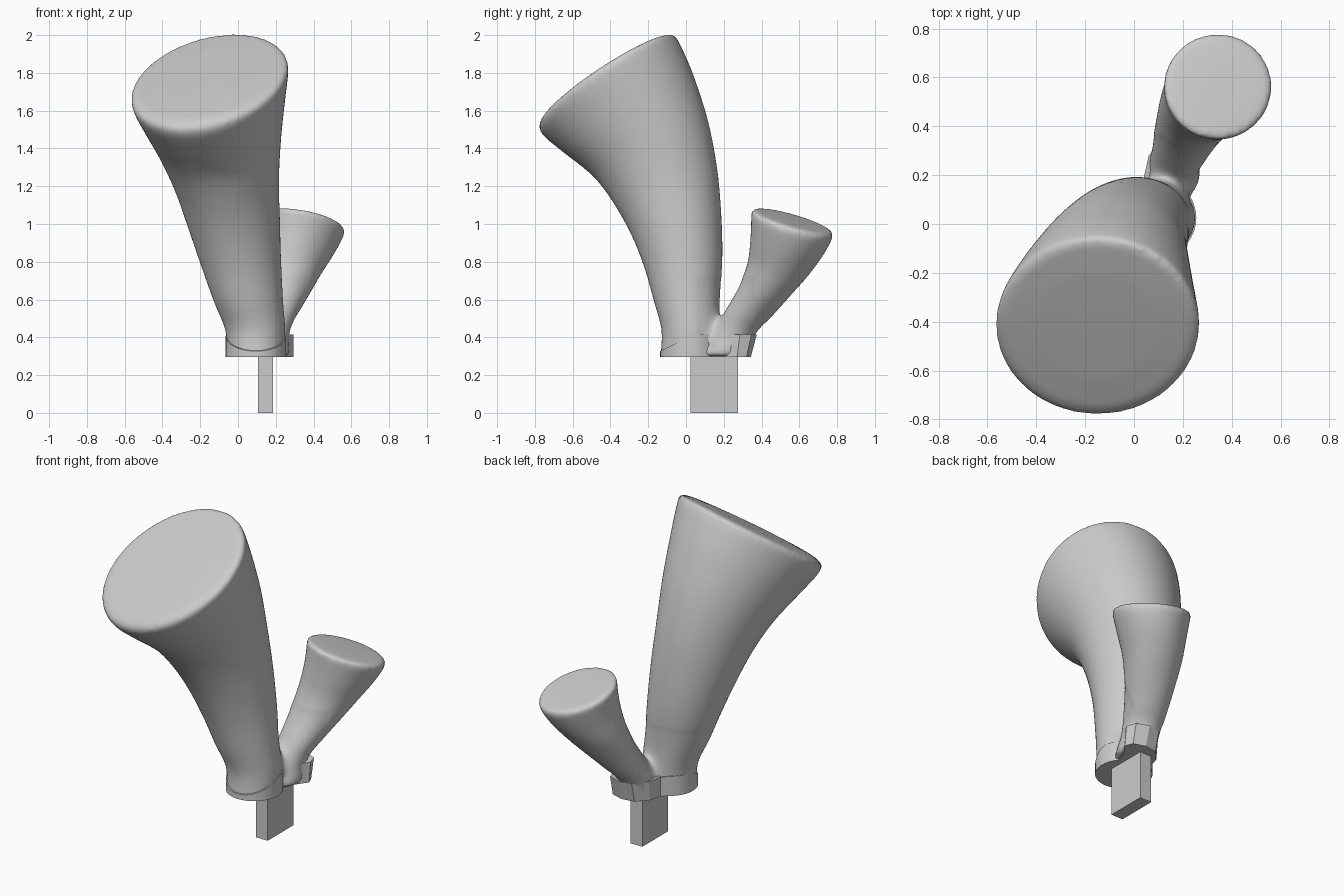
import bpy
import bmesh
import math

cube = bpy.data.objects.get("Cube")
if cube:
    bpy.data.objects.remove(cube, do_unlink=True)

grey = bpy.data.materials.new("plain grey")
grey.use_nodes = True
colour = (0.6, 0.6, 0.6, 1)
grey.diffuse_color = colour
grey.node_tree.nodes["Principled BSDF"].inputs["Base Color"].default_value = colour


def make(name, verts, faces):
    mesh = bpy.data.meshes.new(name)
    mesh.from_pydata(verts, [], faces)
    mesh.materials.append(grey)
    obj = bpy.data.objects.new(name, mesh)
    bpy.context.collection.objects.link(obj)
    return obj


def activate(obj):
    bpy.ops.object.select_all(action="DESELECT")
    obj.select_set(True)
    bpy.context.view_layer.objects.active = obj


def spline(a, b, c, d, t):
    """Catmull-Rom blend of four equal-length tuples."""
    return [q + 0.5 * t * (r - p + t * (2 * p - 5 * q + 4 * r - s + t * (3 * (q - r) + s - p)))
            for p, q, r, s in zip(a, b, c, d)]


def refine(rings, steps):
    out = []
    for i in range(len(rings) - 1):
        quad = [rings[min(max(i + k, 0), len(rings) - 1)] for k in (-1, 0, 1, 2)]
        out += [spline(*quad, k / steps) for k in range(steps)]
    return out + [list(rings[-1])]


def dome(rings, lift):
    """Close a trunk with a softly rounded, slightly domed end."""
    z, tilt, x0, x1, y0, y1 = rings[-1]
    cx, cy = (x0 + x1) / 2, (y0 + y1) / 2
    for scale, up in ((0.99, 0.3), (0.96, 0.55), (0.9, 0.75), (0.6, 0.95), (0.2, 1)):
        rx, ry = (x1 - x0) / 2 * scale, (y1 - y0) / 2 * scale
        rings.append((z + lift * up, tilt, cx - rx, cx + rx, cy - ry, cy + ry))
    return rings


def stack(loops):
    """Skin equal loops of points into a closed tube."""
    n = len(loops[0])
    verts = [p for loop in loops for p in loop]
    faces = [(i * n + k, i * n + (k + 1) % n, (i + 1) * n + (k + 1) % n, (i + 1) * n + k)
             for i in range(len(loops) - 1) for k in range(n)]
    faces.append(tuple(reversed(range(n))))
    faces.append(tuple(range(len(verts) - n, len(verts))))
    return verts, faces


def trunk(rings, slope, sides):
    """Rings hold height, tilt, x min, x max, y min, y max."""
    loops = []
    for z, tilt, x0, x1, y0, y1 in rings:
        loop = []
        for k in range(sides):
            a = math.tau * k / sides
            dx = (x1 - x0) / 2 * math.cos(a)
            dy = (y1 - y0) / 2 * math.sin(a)
            loop.append(((x0 + x1) / 2 + dx, (y0 + y1) / 2 + dy,
                         z + tilt * (slope[0] * dx + slope[1] * dy)))
        loops.append(loop)
    return stack(loops)


# Large trunk, flaring and leaning forward
large = [
    (0.30, 0.00, -0.055, 0.245, -0.135, 0.18),
    (0.44, 0.00, -0.068, 0.25, -0.130, 0.18),
    (0.60, 0.15, -0.13, 0.238, -0.168, 0.182),
    (0.80, 0.30, -0.198, 0.228, -0.218, 0.193),
    (1.00, 0.45, -0.263, 0.222, -0.285, 0.186),
    (1.20, 0.60, -0.328, 0.217, -0.375, 0.164),
    (1.40, 0.78, -0.408, 0.228, -0.488, 0.116),
    (1.58, 0.92, -0.495, 0.248, -0.645, 0.042),
    (1.70, 1.00, -0.552, 0.264, -0.752, -0.022),
    (1.745, 1.00, -0.566, 0.267, -0.78, -0.048),
]
# Small trunk, leaning back to the left
small = [
    (0.30, 0.0, 0.06, 0.27, 0.08, 0.325),
    (0.42, 0.0, 0.06, 0.275, 0.14, 0.37),
    (0.52, 0.2, 0.075, 0.315, 0.195, 0.457),
    (0.64, 0.5, 0.09, 0.378, 0.273, 0.553),
    (0.76, 0.7, 0.105, 0.443, 0.325, 0.648),
    (0.88, 0.9, 0.12, 0.512, 0.341, 0.724),
    (0.97, 1.0, 0.123, 0.556, 0.345, 0.768),
    (1.005, 1.0, 0.122, 0.564, 0.346, 0.779),
]
verts, faces = trunk(dome(refine(large, 4), 0.045), (0.2, 0.63), 64)
verts2, faces2 = trunk(dome(refine(small, 4), 0.02), (-0.17, -0.28), 48)
faces += [tuple(i + len(verts) for i in face) for face in faces2]
trunks = make("forked_trunk", verts + verts2, faces)

# Fuse the two trunks, then melt the crotch between them into a fillet
activate(trunks)
remesh = trunks.modifiers.new("fuse", "REMESH")
remesh.mode = "VOXEL"
remesh.voxel_size = 0.013
bpy.ops.object.modifier_apply(modifier=remesh.name)
bm = bmesh.new()
bm.from_mesh(trunks.data)
crotch = [v for v in bm.verts if 0.36 < v.co.z < 0.72 and 0.06 < v.co.y < 0.36]
for group, repeats in ((bm.verts[:], 4), (crotch, 30)):
    for _ in range(repeats):
        bmesh.ops.smooth_vert(bm, verts=group, factor=0.5,
                              use_axis_x=True, use_axis_y=True, use_axis_z=True)
bm.to_mesh(trunks.data)
bm.free()
bpy.ops.object.shade_smooth_by_angle(angle=math.radians(50))

# Waisted collar around both feet: round front lobe, faceted back lobe
outline = [(0.245, 0.2), (0.295, 0.27), (0.275, 0.32), (0.2, 0.343),
           (0.12, 0.33), (0.06, 0.265), (0.04, 0.19), (0.0, 0.155)]
for step in range(27):
    a = math.radians(140 + 10 * step)
    outline.append((0.095 + 0.16 * math.cos(a), 0.025 + 0.162 * math.sin(a)))
bottom = [(x, y, 0.295) for x, y in outline]
top = [(x, y + max(0, y - 0.2) * 0.22, min(0.415, 0.395 + 0.5 * y)) for x, y in outline]
collar = make("collar", *stack([bottom, top]))
activate(collar)
bpy.ops.object.shade_smooth_by_angle(angle=math.radians(20))

# Rectangular mounting post
corners = [(0.105, 0.025), (0.185, 0.025), (0.185, 0.275), (0.105, 0.275)]
make("post", *stack([[(x, y, z) for x, y in corners] for z in (0, 0.31)]))
